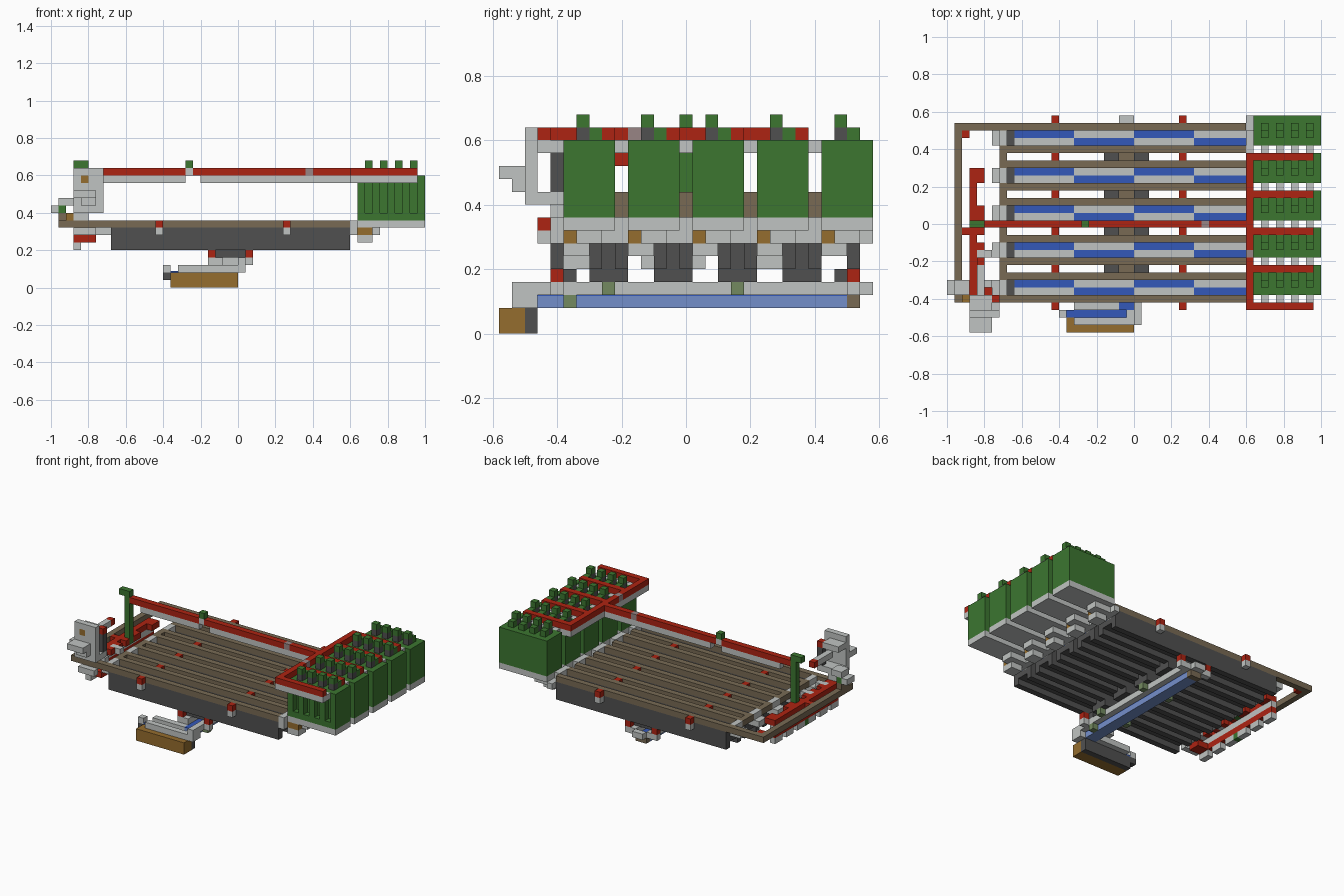
import bpy
import bmesh
from mathutils import Matrix, Vector

if "Cube" in bpy.data.objects:
    bpy.data.objects.remove(bpy.data.objects["Cube"], do_unlink=True)

UNIT = 0.04  # edge of one building block
PALETTE = {
    "light_grey": "c0c4c2", "dark_grey": "505050", "brown": "786a54",
    "ochre": "956d2e", "green": "3c7630", "red": "ae2312", "blue": "3459ba",
    "pale_blue": "748fca", "olive": "738a60", "mauve": "998585",
}


def linear(value):
    return value / 12.92 if value <= 0.04045 else ((value + 0.055) / 1.055) ** 2.4


def make_material(name, code):
    rgb = [linear(byte / 255) for byte in bytes.fromhex(code)]
    mat = bpy.data.materials.new(name)
    mat.use_nodes = True
    mat.diffuse_color = (*rgb, 1)
    shader = mat.node_tree.nodes["Principled BSDF"]
    shader.inputs["Base Color"].default_value = (*rgb, 1)
    shader.inputs["Roughness"].default_value = 0.9
    return mat


MATERIALS = {name: make_material(name, code) for name, code in PALETTE.items()}
parts = {}


def block(part, colour, xs, ys, zs):
    """Add one box, given in block units, to the named part."""
    bm, colours = parts.setdefault(part, (bmesh.new(), []))
    if colour not in colours:
        colours.append(colour)
    low, high = (Vector(corner) * UNIT for corner in zip(xs, ys, zs))
    shift = Vector((0, -UNIT / 2, 0))
    matrix = Matrix.Translation((low + high) / 2 + shift) @ Matrix.Diagonal((*(high - low), 1))
    made = bmesh.ops.create_cube(bm, size=1, matrix=matrix)
    for face in {f for vert in made["verts"] for f in vert.link_faces}:
        face.material_index = colours.index(colour)


LANES = (-8, -3, 2, 7, 12)
SLOTS = (17, 19, 21, 23)
CLAMPS = (-11, 6)

for c in LANES:
    # Lane trough: dark sides with brown rails and a chequered belt
    for side in (c - 2, c + 1):
        block("lane_sides", "dark_grey", (-17, 15), (side, side + 1), (5, 8))
        block("lane_rails", "brown", (-18, 15), (side, side + 1), (8, 9))
    block("lane_floors", "dark_grey", (-17, 15), (c - 1, c + 1), (6, 6.9))
    stops = (-16, -8, 0, 8, 15)
    for i, (start, end) in enumerate(zip(stops, stops[1:])):
        for row in (0, 1):
            colour = "blue" if (i + row) % 2 else "light_grey"
            block("lane_belts", colour, (start, end), (c + row - 1, c + row), (6.9, 7))
    block("lane_ends", "light_grey", (-18, -17), (c - 1, c + 1), (7, 9))
    block("lane_outlets", "light_grey", (-19, -18), (c - 1, c + 1), (7, 8))

    # Connector from lane to machine cabinet
    block("connectors", "light_grey", (15, 16), (c - 2, c + 1), (8, 9))
    block("connectors", "light_grey", (15, 16), (c - 2, c + 3), (7, 8))
    block("connectors", "ochre", (16, 18), (c - 1, c), (7, 8))
    block("connectors", "light_grey", (16, 19), (c, c + 2), (7, 8))
    block("connectors", "light_grey", (16, 18), (c - 1, c + 1), (6, 7))

    # Green cabinet with a slotted front and pegs on its roof
    block("cabinet_bases", "light_grey", (16, 25), (c - 1, c + 3), (8, 9))
    block("cabinets", "green", (16, 25), (c, c + 3), (9, 15))
    for low, high in ((9, 10), (14, 15)):
        block("cabinets", "green", (16, 25), (c - 1, c), (low, high))
    for rib in (16, 18, 20, 22, 24):
        block("cabinet_ribs", "green", (rib, rib + 1), (c - 1, c), (10, 14))
    for x in SLOTS:
        peg = (x, x + 1)
        block("peg_stems", "dark_grey", peg, (c, c + 1), (15, 16))
        block("pegs", "green", peg, (c, c + 1), (16, 17))
        block("pegs", "green", peg, (c + 1, c + 2), (15, 16))
        block("cabinet_teeth", "light_grey", peg, (c - 2, c - 1), (14, 15))
        if c > LANES[0]:
            block("cabinet_teeth", "brown", peg, (c - 2, c - 1), (9, 11))

    # Red feed arm over the cabinet
    block("feed_arms", "light_grey", (16, 24), (c - 3, c - 2), (14, 15))
    block("feed_arms", "red", (16, 24), (c - 3, c - 2), (15, 16))

    # Cross supports in the spaces between lanes
    if c > LANES[0]:
        gap = (c - 3, c - 2)
        for x in (-4, 0):
            block("cross_supports", "dark_grey", (x, x + 2), gap, (5, 7))
            block("cross_supports", "dark_grey", (x, x + 2), (c - 4, c - 1), (4, 5))
        block("cross_supports", "brown", (-2, 0), gap, (4, 6))
        block("lane_bridges", "brown", (-18, -17), gap, (8, 9))

# Red clamps between and outside the lanes
for y in [c - 3 for c in LANES] + [LANES[-1] + 2]:
    for x in CLAMPS:
        block("clamps", "red", (x, x + 1), (y, y + 1), (8, 9))
        block("clamps", "light_grey", (x, x + 1), (y, y + 1), (7, 8))

# Feed spine across the cabinets and the long overhead beam
block("feed_spine", "light_grey", (15, 16), (-11, 10), (14, 15))
for colour, start, end in (("red", -11, -4), ("mauve", -4, -3), ("red", -3, 10)):
    block("feed_spine", colour, (15, 16), (start, end), (15, 16))
for start, end in ((-18, -7), (-5, 15)):
    block("overhead_beam", "light_grey", (start, end), (0, 1), (14, 15))
for colour, start, end in (("red", -20, -7), ("light_grey", -7, -6), ("red", -6, 9),
                           ("mauve", 9, 10), ("red", 10, 15)):
    block("overhead_beam", colour, (start, end), (0, 1), (15, 16))
block("beam_marker", "green", (-7, -6), (0, 1), (16, 17))
block("beam_post", "green", (-21, -20), (0, 1), (8, 16))
block("beam_post", "green", (-22, -20), (0, 1), (16, 17))

# Conveyor below the lanes, running front to back
block("lower_conveyor", "pale_blue", (-2, 0), (-11, 13), (2, 2.9))
block("lower_conveyor", "blue", (-2, 0), (-11, 13), (2.9, 3))
block("lower_conveyor", "brown", (-2, 0), (13, 14), (2, 3))
block("conveyor_end", "light_grey", (-2, 0), (14, 15), (3, 4))
for wall in (-3, 0):
    block("conveyor_walls", "light_grey", (wall, wall + 1), (-10, 14), (3, 4))
for outer in (-4, 1):
    for y in (-10, 13):
        block("conveyor_feet", "red", (outer, outer + 1), (y, y + 1), (4, 5))
        block("conveyor_feet", "light_grey", (outer, outer + 1), (y, y + 1), (3, 4))
    for y in (-6, 4):
        block("conveyor_lamps", "olive", (outer, outer + 1), (y, y + 1), (3, 4))
for y in (-9, 12):
    block("conveyor_feet", "dark_grey", (-3, 1), (y, y + 1), (4, 5))
block("conveyor_lamps", "olive", (0, 1), (-9, -8), (2, 3))

# Collecting tray at the front
block("tray_front", "ochre", (-9, 0), (-14, -12), (0, 2))
block("tray_back", "dark_grey", (-9, 0), (-12, -11), (0, 2))
block("tray_belt", "blue", (-9, -1), (-12, -11), (2, 2.2))
block("tray_rim", "light_grey", (-8, 0), (-13, -12), (2, 3))
block("tray_rim", "light_grey", (-8, -2), (-11, -10), (2, 3))
block("tray_rim", "light_grey", (-1, 0), (-12, -11), (2, 3))
block("tray_rim", "light_grey", (0, 1), (-13, -11), (2, 4))
block("tray_rim", "light_grey", (0, 1), (-11, -10), (3, 4))
block("tray_knob", "light_grey", (-10, -9), (-12, -11), (2, 3))
block("tray_knob", "dark_grey", (-10, -9), (-12, -11), (1, 2))

# Brown return track on the left
block("return_track", "brown", (-24, -23), (-10, 14), (8, 9))
block("return_track", "brown", (-23, -18), (13, 14), (8, 9))
block("return_track", "brown", (-23, -18), (-10, -9), (8, 9))
block("track_stop", "red", (-23, -22), (12, 13), (8, 9))

# Red collecting line below the lane outlets
block("collecting_line", "red", (-22, -21), (-9, 8), (6, 7))
block("collecting_line", "red", (-21, -19), (-9, -7), (6, 7))
for y in range(-9, 8, 3):
    block("collecting_line", "light_grey", (-22, -21), (y, y + 2), (5, 6))
block("collecting_line", "light_grey", (-22, -21), (-9, 8), (7, 8))
block("collecting_line", "green", (-22, -21), (-1, 0), (5, 6))
block("upper_line", "red", (-22, -21), (-9, 8), (8, 9))
block("upper_line", "red", (-21, -20), (6, 8), (8, 9))
block("upper_line", "red", (-21, -20), (1, 3), (8, 9))
block("upper_line", "red", (-23, -22), (-1, 0), (8, 9))
for y in range(-9, 0, 2):
    block("upper_line", "red", (-21, -20), (y, y + 1), (8, 9))
for y in (-8, -4):
    block("upper_line", "light_grey", (-21, -19), (y, y + 1), (8, 9))

# Upright ring machine at the front left corner
for x in (-22, -19):
    block("ring_machine", "light_grey", (x, x + 1), (-12, -11), (10, 16))
block("ring_machine", "light_grey", (-21, -19), (-12, -11), (10, 12))
block("ring_machine", "light_grey", (-21, -19), (-12, -11), (15, 16))
block("ring_machine", "ochre", (-21, -20), (-12, -11), (14, 15))
block("ring_machine", "light_grey", (-20, -19), (-12, -11), (14, 15))
block("ring_handle", "light_grey", (-22, -19), (-14, -12), (12, 13))
block("ring_handle", "light_grey", (-21, -19), (-13, -12), (11, 12))
block("ring_core", "light_grey", (-21, -19), (-12, -11), (12, 14))
block("ring_arms", "light_grey", (-22, -18), (-11, -9), (10, 11))
block("ring_arms", "light_grey", (-22, -19), (-11, -9), (14, 15))
block("ring_arms", "dark_grey", (-19, -18), (-10, -9), (11, 14))
block("ring_arms", "red", (-19, -18), (-10, -9), (14, 15))
block("ring_pipe", "light_grey", (-21, -20), (-9, -5), (13, 14))
block("ring_pipe", "red", (-21, -20), (-5, -4), (13, 14))
block("ring_foot", "light_grey", (-22, -20), (-10, -9), (9, 10))
block("ring_foot", "light_grey", (-22, -19), (-11, -10), (7, 8))
block("side_valve", "light_grey", (-25, -24), (-9, -7), (10, 11))
block("side_valve", "green", (-24, -23), (-9, -7), (10, 11))
block("side_valve", "light_grey", (-24, -22), (-9, -7), (11, 12))
block("side_valve", "brown", (-24, -23), (-9, -7), (9, 10))
block("side_valve", "ochre", (-23, -22), (-10, -9), (9, 10))

for name, (bm, colours) in parts.items():
    mesh = bpy.data.meshes.new(name)
    bm.to_mesh(mesh)
    bm.free()
    for colour in colours:
        mesh.materials.append(MATERIALS[colour])
    bpy.context.scene.collection.objects.link(bpy.data.objects.new(name, mesh))
